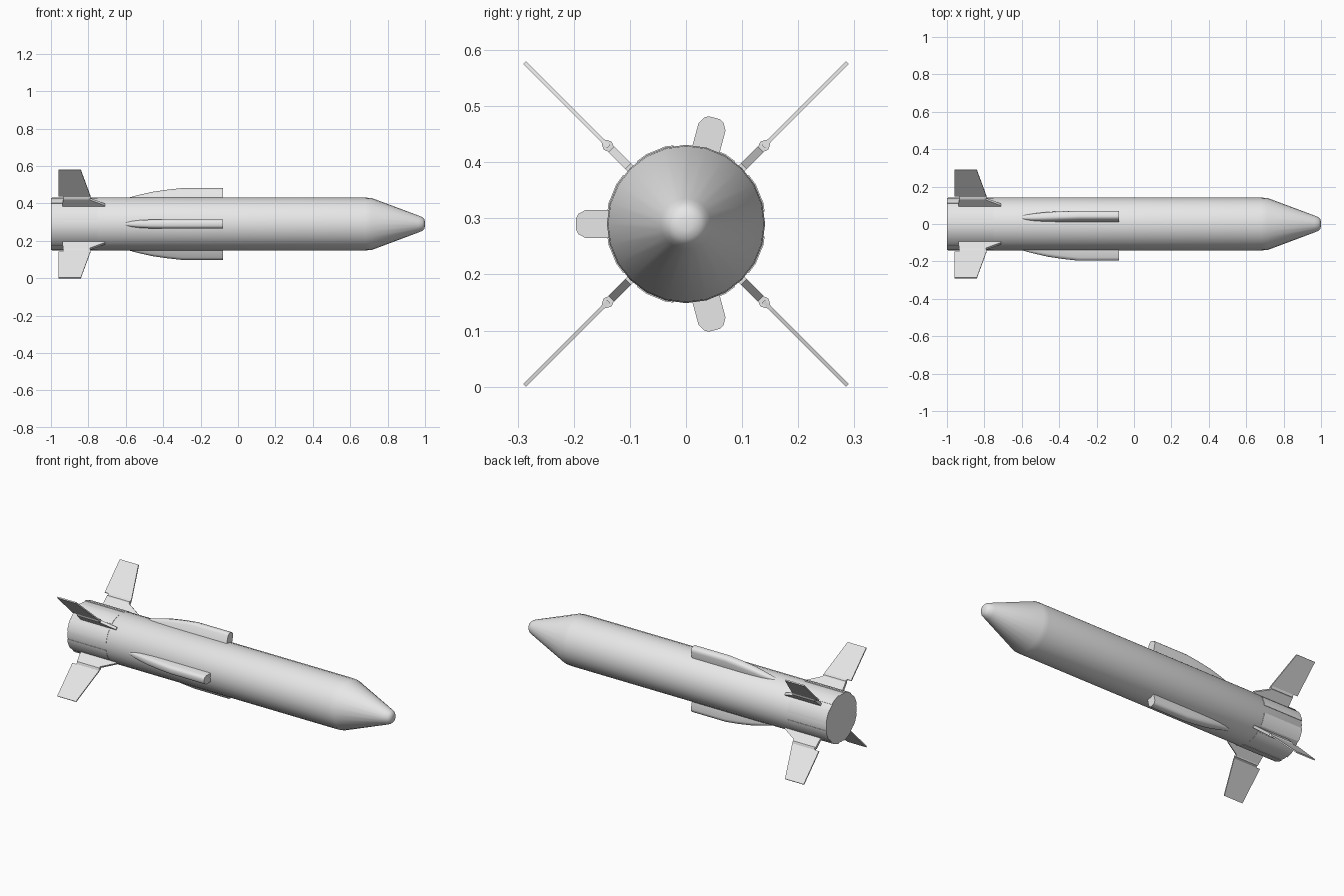
import bpy, bmesh, math

if "Cube" in bpy.data.objects:
    bpy.data.objects.remove(bpy.data.objects["Cube"])

CZ = 0.29       # height of the body axis
SIDES = 24
R = 0.141

grey = bpy.data.materials.new("light grey")
grey.diffuse_color = (0.8, 0.8, 0.8, 1)
grey.use_nodes = True
grey.node_tree.nodes["Principled BSDF"].inputs["Base Color"].default_value = grey.diffuse_color


def place(x, r, t, ang):
    """x along the body, r outward, t sideways, turned about the axis."""
    c, s = math.cos(ang), math.sin(ang)
    return (x, r * c - t * s, CZ + r * s + t * c)


def loft(name, rings, smooth=30):
    """Skin a list of equal-length closed rings and cap both ends."""
    bm = bmesh.new()
    vs = [[bm.verts.new(p) for p in ring] for ring in rings]
    n = len(vs[0])
    for a, b in zip(vs, vs[1:]):
        for i in range(n):
            j = (i + 1) % n
            bm.faces.new((a[i], a[j], b[j], b[i]))
    bm.faces.new(vs[0])
    bm.faces.new(vs[-1])
    bmesh.ops.recalc_face_normals(bm, faces=bm.faces)
    me = bpy.data.meshes.new(name)
    bm.to_mesh(me)
    bm.free()
    me.materials.append(grey)
    ob = bpy.data.objects.new(name, me)
    bpy.context.collection.objects.link(ob)
    bpy.ops.object.select_all(action='DESELECT')
    ob.select_set(True)
    bpy.context.view_layer.objects.active = ob
    if smooth:
        bpy.ops.object.shade_smooth_by_angle(angle=math.radians(smooth))
    return ob


def slab(name, outline, thick, ang):
    """Flat plate from an (x, r) outline."""
    return loft(name, [[place(x, r, t, ang) for x, r in outline]
                       for t in (-thick / 2, thick / 2)], 0)


# Body tube with tapered, rounded nose
profile = [(-1, R - 0.003), (-0.994, R), (0.68, R), (0.715, R - 0.002),
           (0.965, 0.045), (0.985, 0.037), (0.996, 0.026), (1.0, 0.012)]
loft("body", [[place(x, r, 0, 2 * math.pi * i / SIDES) for i in range(SIDES)]
              for x, r in profile])


# Thin tail panels, two per quadrant, following the body facets
def facet_r(deg):
    step = 360 / SIDES
    off = math.radians(deg % step - step / 2)
    return R * math.cos(math.radians(step / 2)) / math.cos(off)


def tail_panel(name, start, end):
    degs = [start] + [d for d in range(0, 360, 15) if start < d < end] + [end]
    rings = []
    for x in (-1.0, -0.75):
        outer = [place(x, facet_r(d) + 0.002, 0, math.radians(d)) for d in degs]
        inner = [place(x, facet_r(d) - 0.004, 0, math.radians(d)) for d in reversed(degs)]
        rings.append(outer + inner)
    loft(name, rings)


for q in range(4):
    tail_panel(f"tail_panel_{q}a", q * 90 + 9, q * 90 + 38)
    tail_panel(f"tail_panel_{q}b", q * 90 + 52, q * 90 + 81)

# Four diagonal fins: thick root, hinge and thin blade
root = [(-0.94, 0.125), (-0.71, 0.125), (-0.71, 0.146), (-0.79, 0.188),
        (-0.79, 0.198), (-0.935, 0.198)]
blade = [(-0.935, 0.195), (-0.787, 0.195), (-0.79, 0.215), (-0.84, 0.407),
         (-0.96, 0.407), (-0.96, 0.21), (-0.935, 0.21)]
for q in range(4):
    ang = math.radians(45 + 90 * q)
    slab(f"fin_root_{q}", root, 0.015, ang)
    slab(f"fin_blade_{q}", blade, 0.007, ang)
    hinge = [(0.19, -0.007), (0.197, -0.010), (0.204, -0.007),
             (0.21, -0.003), (0.21, 0.003), (0.204, 0.007),
             (0.197, 0.010), (0.19, 0.007)]
    loft(f"fin_hinge_{q}", [[place(x, r, t, ang) for r, t in hinge]
                            for x in (-0.932, -0.79)])

# Three side fairings: pointed at the back, blunt at the front
stations = [(-0.62, 0.136, 0.004), (-0.58, 0.146, 0.014), (-0.53, 0.159, 0.020),
            (-0.46, 0.175, 0.024), (-0.38, 0.187, 0.025), (-0.30, 0.196, 0.025),
            (-0.08, 0.196, 0.025)]
for i, deg in enumerate((75, 180, 285)):
    rings = []
    for x, top, w in stations:
        drop = 0.68 * w
        sect = [(0.115, -w), (top - drop, -w), (top - drop * 0.25, -w * 0.72),
                (top, -w * 0.4), (top, w * 0.4), (top - drop * 0.25, w * 0.72),
                (top - drop, w), (0.115, w)]
        rings.append([place(x, r, t, math.radians(deg)) for r, t in sect])
    loft(f"side_fairing_{i}", rings, 40)
